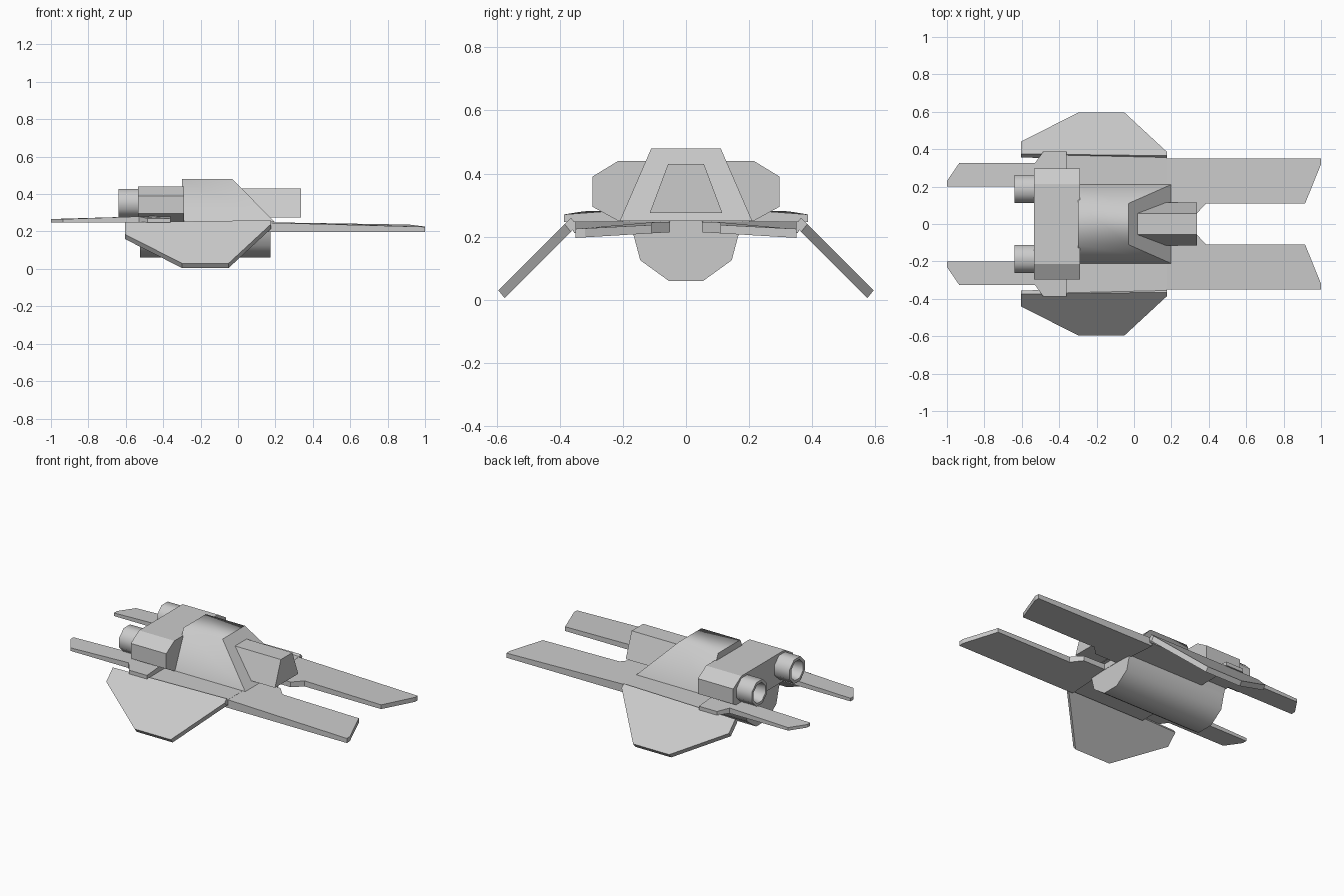
import bpy, bmesh, math

if "Cube" in bpy.data.objects:
    bpy.data.objects.remove(bpy.data.objects["Cube"])


def loft(name, rings, mirror=False, smooth=False):
    """Skin a list of equal-length point rings, cap both ends."""
    bm = bmesh.new()
    vr = [[bm.verts.new(p) for p in r] for r in rings]
    n = len(vr[0])
    for a, b in zip(vr, vr[1:]):
        for i in range(n):
            j = (i + 1) % n
            bm.faces.new((a[i], a[j], b[j], b[i]))
    bm.faces.new(vr[0][::-1])
    bm.faces.new(vr[-1])
    bmesh.ops.recalc_face_normals(bm, faces=bm.faces)
    if smooth:  # smooth around the x axis only, keep ends sharp
        for f in bm.faces:
            f.smooth = True
        for e in bm.edges:
            d = e.verts[1].co - e.verts[0].co
            e.smooth = abs(d.x) > 0.3 * d.length and e.calc_face_angle(0) < 1.2
    me = bpy.data.meshes.new(name)
    bm.to_mesh(me)
    bm.free()
    ob = bpy.data.objects.new(name, me)
    bpy.context.collection.objects.link(ob)
    if mirror:
        m = ob.modifiers.new("mirror", 'MIRROR')
        m.use_axis = (False, True, False)
        m.use_mirror_merge = False
    return ob


def sym(half):
    """Close a half profile (y, z) across the centre line."""
    return half + [(-y, z) for y, z in reversed(half)]


def prism(name, profile, x0, x1, **kw):
    return loft(name, [[(x, y, z) for y, z in profile] for x in (x0, x1)], **kw)


def slab(name, outline, top, bottom):
    """Plate from a plan outline with height functions, mirrored in y."""
    return loft(name, [[(x, y, bottom(x, y)) for x, y in outline],
                       [(x, y, top(x, y)) for x, y in outline]], mirror=True)


# Upper cabin with sloped front
cabin = sym([(0.21, 0.25), (0.11, 0.48)])
loft("cabin", [[(-0.3, y, z) for y, z in cabin],
               [(0.197 if z < 0.3 else -0.03, y, z) for y, z in cabin]], smooth=True)

# Nose box emerging from the slope
prism("nose", sym([(0.115, 0.275), (0.057, 0.43)]), -0.02, 0.337)

# Rounded belly hull
prism("belly", sym([(0.18, 0.25), (0.165, 0.2), (0.145, 0.125), (0.055, 0.06)]),
      -0.525, 0.175, smooth=True)

# Rear engine block
prism("engine_block", sym([(0.215, 0.25), (0.297, 0.295), (0.297, 0.39), (0.215, 0.44)]),
      -0.535, -0.29)

# Hollow octagonal nozzles
steps = [(-0.5, 0.081), (-0.64, 0.081), (-0.64, 0.063), (-0.57, 0.05)]
angles = [math.pi / 8 + k * math.pi / 4 for k in range(8)]
loft("nozzle", [[(x, 0.187 + r * math.cos(a), 0.352 + r * math.sin(a)) for a in angles]
                for x, r in steps], mirror=True, smooth=True)

# Flat centre plate
prism("centre_plate", sym([(0.355, 0.212), (0.37, 0.248)]), -0.36, 0.177)

# Down-swept side wings
wing = [(-0.605, 0.375), (-0.605, 0.44), (-0.3, 0.595), (-0.05, 0.595),
        (0.177, 0.385), (0.177, 0.365)]
loft("side_wing", [[(x, y, 0.625 - y) for x, y in wing],
                   [(x, y - 0.02, 0.6 - y) for x, y in wing]], mirror=True)

# Long forward prongs, drooping slightly to the tip and the outer edge
prong = [(0.16, 0.35), (1.0, 0.35), (1.0, 0.32), (0.915, 0.11),
         (0.385, 0.11), (0.33, 0.05), (0.16, 0.05)]
slab("front_prong", prong,
     lambda x, y: 0.249 - 0.016 * (x - 0.16) - 0.045 * max(0, y - 0.11) * x,
     lambda x, y: 0.214 - 0.06 * (y - 0.05))

# Rear prongs with a wider shoulder
fork = [(-1.0, 0.2), (-1.0, 0.23), (-0.935, 0.325), (-0.53, 0.325),
        (-0.485, 0.387), (-0.36, 0.387), (-0.36, 0.2)]
slab("rear_prong", fork,
     lambda x, y: min(0.284, 0.284 + 0.035 * (x + 0.5)) - 0.18 * max(0, y - 0.31),
     lambda x, y: 0.247)
